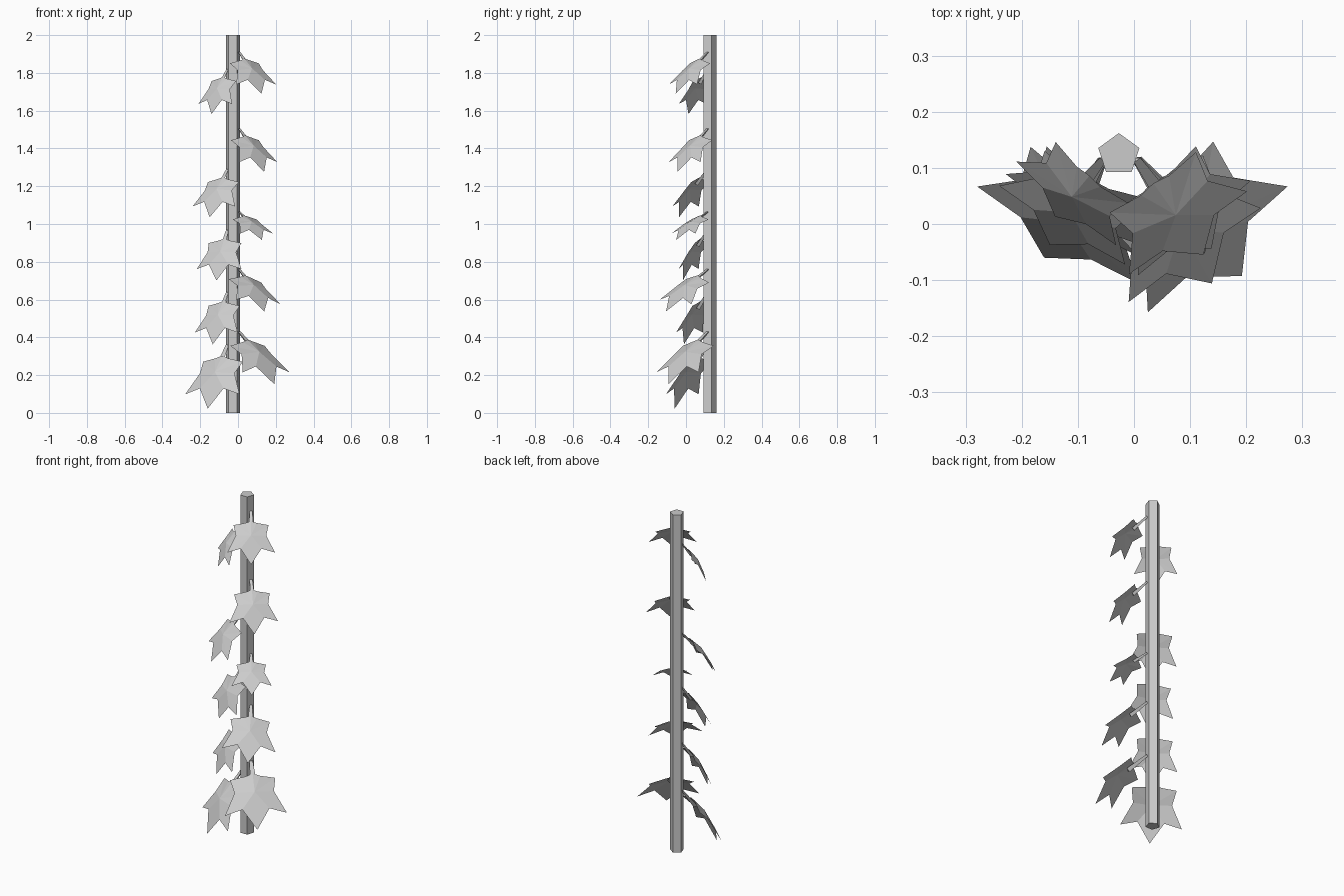
import bpy, bmesh
from math import radians
from mathutils import Matrix, Vector

cube = bpy.data.objects.get("Cube")
if cube:
    bpy.data.objects.remove(cube, do_unlink=True)

grey = bpy.data.materials.new("plain_grey")
grey.use_nodes = True
colour = (0.6, 0.6, 0.6, 1)
grey.diffuse_color = colour
grey.node_tree.nodes["Principled BSDF"].inputs["Base Color"].default_value = colour


def finish(name, bm):
    mesh = bpy.data.meshes.new(name)
    bm.to_mesh(mesh)
    bm.free()
    mesh.materials.append(grey)
    obj = bpy.data.objects.new(name, mesh)
    bpy.context.collection.objects.link(obj)


# Five-sided pole with one edge facing the back
bm = bmesh.new()
bmesh.ops.create_cone(bm, cap_ends=True, segments=5, radius1=0.0385, radius2=0.0385, depth=2)
tip = max(bm.verts, key=lambda v: v.co.y)
turn = Vector((0, 1)).angle_signed(tip.co.xy)
bmesh.ops.transform(bm, verts=bm.verts,
                    matrix=Matrix.Translation((-0.027, 0.1235, 1)) @ Matrix.Rotation(turn, 4, 'Z'))
finish("pole", bm)

# Half outline of a five-pointed leaf: sideways, along, height
HUB = (0, 0.145, 0.014)
HALF = [(0, 0.06, 0.008), (0.03, 0.07, 0.004), (0.092, 0.075, -0.012), (0.08, 0.138, -0.004),
        (0.126, 0.228, -0.024), (0.055, 0.213, -0.006), (0, 0.295, -0.03)]


def leaf(name, base, heading, pitch, roll, size):
    bm = bmesh.new()
    hub = bm.verts.new(HUB)
    right = [bm.verts.new(p) for p in HALF]
    left = [right[0]] + [bm.verts.new((-x, y, z)) for x, y, z in HALF[1:-1]] + [right[-1]]
    for i in range(len(HALF) - 1):
        bm.faces.new((hub, right[i], right[i + 1]))
        bm.faces.new((hub, left[i + 1], left[i]))
    # Tapered three-sided stem
    ends = [[bm.verts.new((x * w, y, z * w)) for x, z in ((-1, 0.3), (1, 0.3), (0, -0.8))]
            for y, w in ((0, 0.007), (0.1, 0.013))]
    for i in range(3):
        j = (i + 1) % 3
        bm.faces.new((ends[0][i], ends[0][j], ends[1][j], ends[1][i]))
    bm.faces.new(ends[0])
    bmesh.ops.recalc_face_normals(bm, faces=bm.faces)
    place = (Matrix.Translation(base) @ Matrix.Rotation(radians(heading - 90), 4, 'Z')
             @ Matrix.Rotation(radians(-pitch), 4, 'X') @ Matrix.Rotation(radians(roll), 4, 'Y')
             @ Matrix.Scale(size, 4))
    bmesh.ops.transform(bm, verts=bm.verts, matrix=place)
    finish(name, bm)


# Leaves up each side: base height, heading, pitch, roll, size
SIDES = {
    "left": (0.005, [(1.91, -55, 41, 0, 1.02), (1.505, -50, 42, 0, 1.04), (1.065, -54, 30, 0, 0.86),
                     (0.76, -58, 35, -6, 1.15), (0.43, -48, 39, 0, 1.33)]),
    "right": (-0.055, [(1.82, -130, 55, 0, 0.92), (1.29, -122, 49, 0, 1.05), (0.97, -114, 56, 0, 1.03),
                       (0.64, -122, 56, 0, 1.06), (0.36, -121, 53, 0, 1.33)]),
}
for side, (x, rows) in SIDES.items():
    for n, (z, heading, pitch, roll, size) in enumerate(rows):
        leaf(f"{side}_leaf_{n + 1}", (x, 0.115, z), heading, pitch, roll, size)
